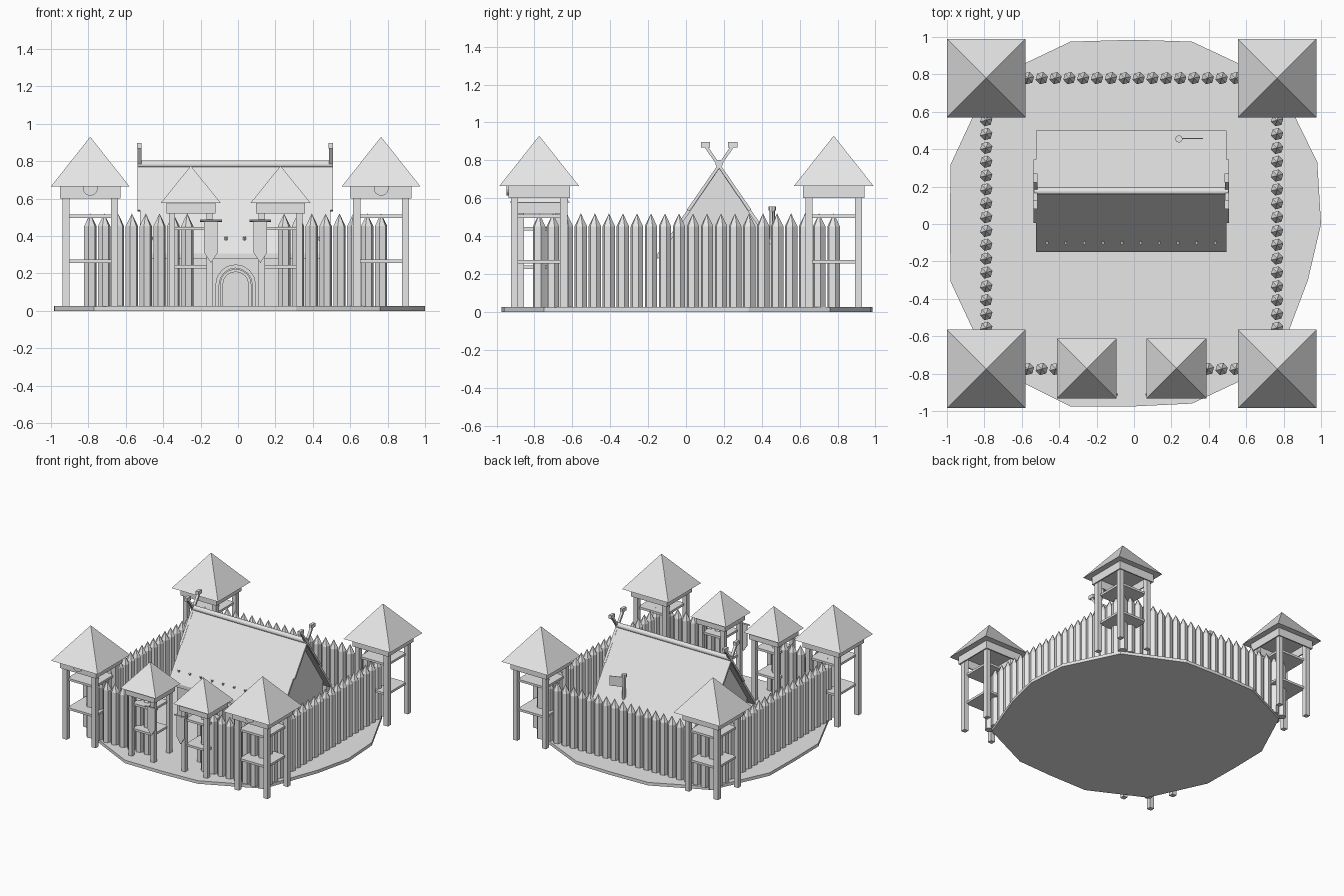
import bpy, bmesh, math
from mathutils import Vector

if "Cube" in bpy.data.objects:
    bpy.data.objects.remove(bpy.data.objects["Cube"])

GREY = bpy.data.materials.new("plain_grey")
GREY.diffuse_color = (0.8, 0.8, 0.8, 1)
GREY.use_nodes = True
GREY.node_tree.nodes["Principled BSDF"].inputs["Base Color"].default_value = GREY.diffuse_color
CX, CY = -0.0125, 0.0          # centre line of the fort
HALL_Y = 0.175                 # ridge line of the hall


def finish(name, bm):
    bmesh.ops.recalc_face_normals(bm, faces=bm.faces)
    me = bpy.data.meshes.new(name)
    bm.to_mesh(me)
    bm.free()
    me.materials.append(GREY)
    ob = bpy.data.objects.new(name, me)
    bpy.context.collection.objects.link(ob)
    return ob


def box(bm, x0, x1, y0, y1, z0, z1):
    vs = bmesh.ops.create_cube(bm, size=1)["verts"]
    for v in vs:
        v.co = Vector(((x0 + x1) / 2 + v.co.x * (x1 - x0),
                       (y0 + y1) / 2 + v.co.y * (y1 - y0),
                       (z0 + z1) / 2 + v.co.z * (z1 - z0)))


def prism(bm, pts, shift):
    """Extrude a flat outline along a vector."""
    f = bm.faces.new([bm.verts.new(p) for p in pts])
    r = bmesh.ops.extrude_face_region(bm, geom=[f])
    for v in r["geom"]:
        if isinstance(v, bmesh.types.BMVert):
            v.co += Vector(shift)


def rod(bm, a, b, r, n):
    a, b = Vector(a), Vector(b)
    d = b - a
    vs = bmesh.ops.create_cone(bm, cap_ends=True, segments=n, radius1=r,
                               radius2=r, depth=d.length)["verts"]
    q = d.to_track_quat('Z', 'Y')
    for v in vs:
        v.co = q @ v.co + (a + b) / 2


# Ground slab
ground = [(0, 0.985), (0.31, 0.975), (0.77, 0.76), (0.98, 0.33), (1.0, 0),
          (0.93, -0.3), (0.76, -0.75), (0.31, -0.96), (0, -0.975), (-0.34, -0.975),
          (-0.77, -0.76), (-0.98, -0.31), (-0.985, 0), (-0.98, 0.32),
          (-0.77, 0.77), (-0.34, 0.975)]
bm = bmesh.new()
prism(bm, [(x, y, 0) for x, y in ground], (0, 0, 0.025))
finish("ground_slab", bm)


# Watchtowers
def tower(name, x, y, post, pw, roof_half, eave, peak, floors, fascia):
    bm = bmesh.new()
    for sx in (-1, 1):
        for sy in (-1, 1):
            px, py = x + sx * post, y + sy * post
            box(bm, px - pw, px + pw, py - pw, py + pw, 0.022, eave)
    for z in floors:
        h = post - pw * 0.3
        box(bm, x - h, x + h, y - h, y + h, z - 0.009, z + 0.009)
    for s in (-1, 1):                              # beams below the eaves
        e = post + pw + 0.004
        a, b = sorted((s * e, s * (e + 0.01)))
        box(bm, x - e - 0.01, x + e + 0.01, y + a, y + b, fascia, eave)
        box(bm, x + a, x + b, y - e, y + e, fascia, eave)
    finish(name + "_frame", bm)
    bm = bmesh.new()
    base = [bm.verts.new((x + i * roof_half, y + j * roof_half, eave))
            for i, j in ((-1, -1), (1, -1), (1, 1), (-1, 1))]
    top = bm.verts.new((x, y, peak))
    bm.faces.new(base)
    for i in range(4):
        bm.faces.new((base[i], base[(i + 1) % 4], top))
    finish(name + "_roof", bm)


for sx, side in ((-1, "left"), (1, "right")):
    for y, end in ((-0.775, "front"), (0.78, "back")):
        tower(f"{end}_{side}_tower", CX + sx * 0.7775, y, 0.13, 0.019, 0.21,
              0.665, 0.93, (0.265, 0.505), 0.6)
    tower(f"{side}_gate_tower", CX + sx * 0.24, -0.772, 0.1, 0.017, 0.16,
          0.577, 0.775, (0.235, 0.44), 0.52)

# Palisade of pointed logs
def log(bm, x, y, turn):
    rings = []
    for z in (0.022, 0.452):
        rings.append([bm.verts.new((x + 0.034 * math.cos(turn + k * math.pi / 3),
                                    y + 0.034 * math.sin(turn + k * math.pi / 3), z))
                      for k in range(6)])
    tip = bm.verts.new((x, y, 0.52))
    bm.faces.new(rings[0])
    for k in range(6):
        n = (k + 1) % 6
        bm.faces.new((rings[0][k], rings[0][n], rings[1][n], rings[1][k]))
        bm.faces.new((rings[1][k], rings[1][n], tip))


N, STEP = 22, 0.074
rows = {r: bmesh.new() for r in ("back_fence", "front_fence", "left_fence", "right_fence")}
for i in range(N):
    t = (i - (N - 1) / 2) * STEP
    log(rows["back_fence"], CX + t, 0.78, 0.25)
    if min(i, N - 1 - i) <= 7:                     # gap for the gate
        log(rows["front_fence"], CX + t, -0.775, 0.25)
    if 0 < i < N - 1:
        log(rows["left_fence"], CX - 0.7775, t, 0.25)
        log(rows["right_fence"], CX + 0.7775, t, 0.25)
for name, b in rows.items():
    finish(name, b)

# Hall walls with gables
SL = 1.47
RIDGE = 0.785
def roof_z(y):
    return RIDGE - SL * abs(y - HALL_Y)


X0, X1 = -0.525, 0.495
bm = bmesh.new()
w = 0.285
prism(bm, [(X0 + 0.05, HALL_Y - w, 0.022), (X0 + 0.05, HALL_Y + w, 0.022),
           (X0 + 0.05, HALL_Y + w, roof_z(HALL_Y + w) - 0.02),
           (X0 + 0.05, HALL_Y, RIDGE - 0.02),
           (X0 + 0.05, HALL_Y - w, roof_z(HALL_Y - w) - 0.02)], (X1 - X0 - 0.1, 0, 0))
finish("hall_walls", bm)

# Hall roof slopes
bm = bmesh.new()
for s in (-1, 1):
    e = HALL_Y + s * 0.325
    prism(bm, [(X0, HALL_Y, RIDGE), (X0, e, roof_z(e)), (X0, e, roof_z(e) - 0.03),
               (X0, HALL_Y, RIDGE - 0.03)], (X1 - X0, 0, 0))
finish("hall_roof", bm)

# Ridge pole, and crossed gable boards with carved ends
bm = bmesh.new()
rod(bm, (X0 - 0.01, HALL_Y, 0.783), (X1 + 0.01, HALL_Y, 0.783), 0.02, 12)
finish("ridge_pole", bm)
bm = bmesh.new()
for x in (X0 - 0.012, X1 - 0.008):
    for s in (-1, 1):
        a = (x, HALL_Y + s * 0.17, 0.54)
        b = (x, HALL_Y - s * 0.065, 0.88)
        prism(bm, [a, b, (x, b[1] - s * 0.014, b[2] - 0.008),
                   (x, a[1] - s * 0.014, a[2] - 0.008)], (0.02, 0, 0))
        y = HALL_Y - s * 0.072
        box(bm, x - 0.002, x + 0.022, y - 0.024, y + 0.024, 0.868, 0.897)
finish("crossed_gable_boards", bm)

# Roof pegs
bm = bmesh.new()
for i in range(10):
    x = -0.465 + i * 0.1
    rod(bm, (x, -0.095, roof_z(-0.095) - 0.01), (x, -0.102, roof_z(-0.095) + 0.008), 0.009, 6)
finish("roof_pegs", bm)

# Arched doorway
bm = bmesh.new()
y = HALL_Y - w
for ro, ri, d in ((0.108, 0.088, 0.03), (0.084, 0.068, 0.02)):
    out = [(ro, 0.022)] + [(ro * math.cos(math.pi * k / 8), 0.14 + ro * math.sin(math.pi * k / 8))
                           for k in range(9)] + [(-ro, 0.022)]
    inn = [(p[0] * ri / ro, 0.14 + (p[1] - 0.14) * ri / ro if p[1] > 0.1 else p[1]) for p in out]
    for k in range(len(out) - 1):
        prism(bm, [(CX + p[0], y, p[1]) for p in (out[k], out[k + 1], inn[k + 1], inn[k])],
              (0, -d, 0))
finish("door_arch", bm)

# Hanging gate banners with their rods
bm = bmesh.new()
for s in (-1, 1):
    c = CX + s * 0.132
    h = 0.036
    prism(bm, [(c - h, -0.915, 0.48), (c + h, -0.915, 0.48), (c + h, -0.915, 0.31),
               (c, -0.915, 0.255), (c - h, -0.915, 0.31)], (0, 0.006, 0))
    rod(bm, (c - 0.058, -0.912, 0.482), (c + 0.058, -0.912, 0.482), 0.006, 6)
    rod(bm, (c + s * 0.03, -0.912, 0.482), (c + s * 0.03, -0.86, 0.482), 0.005, 6)
finish("gate_banners", bm)

# Round shields under the corner tower eaves
bm = bmesh.new()
for s in (-1, 1):
    x = CX + s * 0.7775
    rod(bm, (x, -0.935, 0.655), (x, -0.947, 0.655), 0.04, 14)
finish("tower_shields", bm)

# Smoke pipe at the back of the hall roof
bm = bmesh.new()
rod(bm, (0.24, 0.455, 0.34), (0.24, 0.455, 0.54), 0.015, 8)
rod(bm, (0.24, 0.455, 0.535), (0.24, 0.455, 0.557), 0.02, 8)
prism(bm, [(0.25, 0.455, 0.53), (0.37, 0.455, 0.51), (0.37, 0.455, 0.43), (0.25, 0.455, 0.45)],
      (0, 0.004, 0))
finish("roof_pipe_and_pennant", bm)
